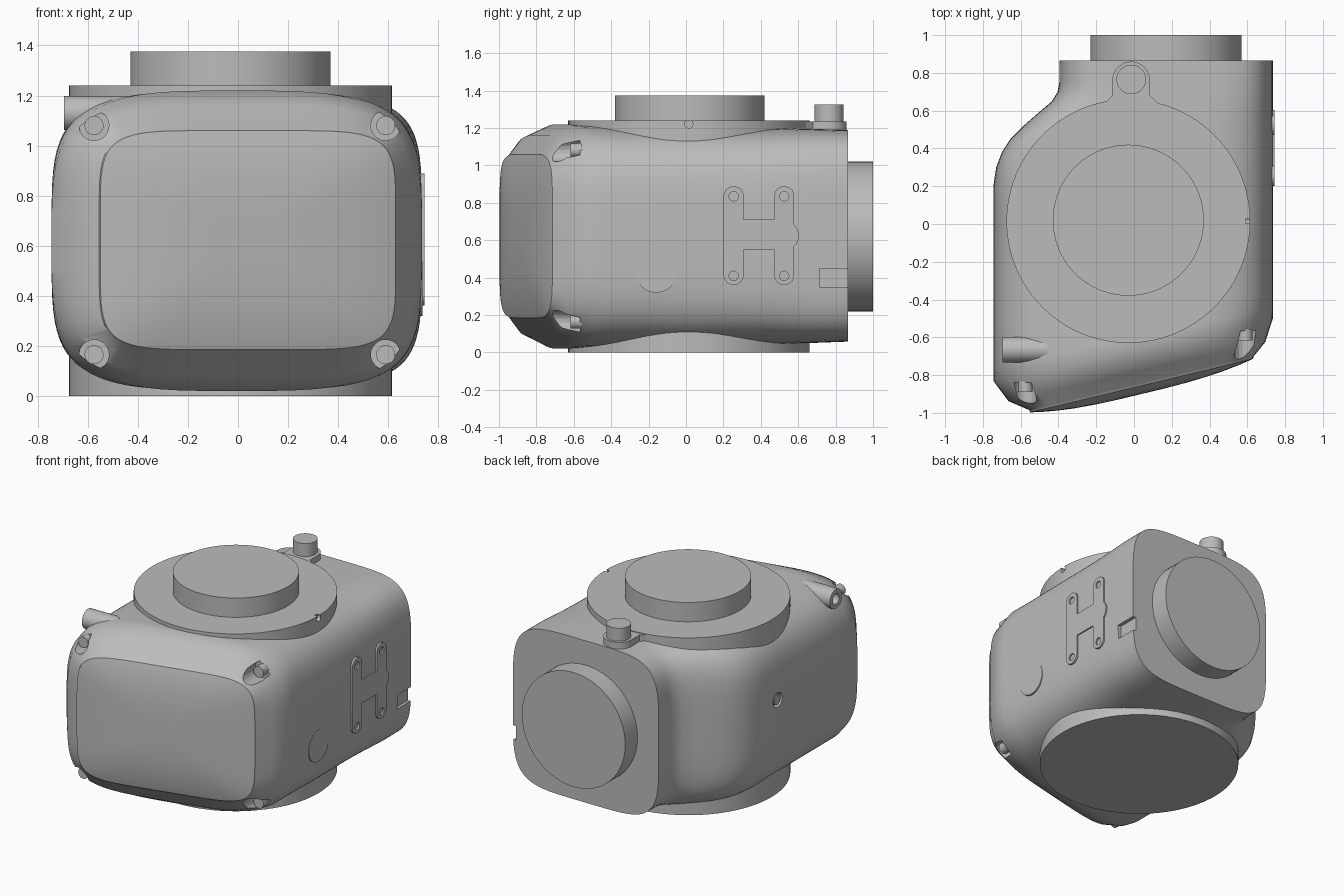
import bpy, bmesh, math
from mathutils import Vector, Matrix

if "Cube" in bpy.data.objects:
    bpy.data.objects.remove(bpy.data.objects["Cube"])

grey = bpy.data.materials.new("housing grey")
grey.diffuse_color = (0.5, 0.5, 0.5, 1)
grey.use_nodes = True
grey.node_tree.nodes["Principled BSDF"].inputs["Base Color"].default_value = grey.diffuse_color


def finish(bm, name, mat=True, angle=35):
    bmesh.ops.recalc_face_normals(bm, faces=bm.faces)
    me = bpy.data.meshes.new(name)
    bm.to_mesh(me)
    bm.free()
    ob = bpy.data.objects.new(name, me)
    bpy.context.collection.objects.link(ob)
    if mat:
        me.materials.append(grey)
        bpy.ops.object.select_all(action='DESELECT')
        ob.select_set(True)
        bpy.context.view_layer.objects.active = ob
        bpy.ops.object.shade_smooth_by_angle(angle=math.radians(angle))
    return ob


def loft(rings, name, mat=True):
    """Skin a list of equal-length closed rings and cap both ends."""
    bm = bmesh.new()
    vs = [[bm.verts.new(p) for p in r] for r in rings]
    n = len(vs[0])
    for a, b in zip(vs, vs[1:]):
        for i in range(n):
            j = (i + 1) % n
            bm.faces.new((a[i], a[j], b[j], b[i]))
    bm.faces.new(vs[0])
    bm.faces.new(vs[-1])
    return finish(bm, name, mat)


def cyl(name, a, b, r, seg=48, mat=True):
    """Cylinder from point a to point b."""
    a, b = Vector(a), Vector(b)
    d = b - a
    bm = bmesh.new()
    m = Matrix.Translation((a + b) / 2) @ d.to_track_quat('Z', 'Y').to_matrix().to_4x4()
    bmesh.ops.create_cone(bm, cap_ends=True, segments=seg, radius1=r, radius2=r,
                          depth=d.length, matrix=m)
    return finish(bm, name, mat)


def box(name, lo, hi, mat=True):
    bm = bmesh.new()
    bmesh.ops.create_cube(bm, size=1)
    for v in bm.verts:
        v.co = [l + (c + 0.5) * (h - l) for c, l, h in zip(v.co, lo, hi)]
    return finish(bm, name, mat)


def cut(ob, cutter):
    m = ob.modifiers.new("cut", 'BOOLEAN')
    m.operation = 'DIFFERENCE'
    m.solver = 'EXACT'
    m.object = cutter
    cutter.hide_render = True
    cutter.hide_set(True)


def section(x0, x1, z0, z1, n, y, slope=0.0, s=1.0, count=80):
    """Rounded-rectangle section; y shears with x by slope."""
    cx, cz = (x0 + x1) / 2, (z0 + z1) / 2
    pts = []
    for i in range(count):
        t = 2 * math.pi * (i + 0.5) / count
        c, q = math.cos(t), math.sin(t)
        x = cx + s * (x1 - x0) / 2 * math.copysign(abs(c) ** (2 / n), c)
        z = cz + s * (z1 - z0) / 2 * math.copysign(abs(q) ** (2 / n), q)
        pts.append((x, y + slope * x, z))
    return pts


# main housing: bulged front pad, chamfered cover, body narrowing to the rear
rings = [section(-0.55, 0.63, 0.185, 1.06, 6, -0.865 - 0.045 * (1 - s ** 3), 0.24, s)
         for s in (0.2, 0.4, 0.6, 0.75, 0.88, 0.96, 1.0)]
rings.append(section(-0.555, 0.635, 0.18, 1.065, 6, -0.852, 0.24))
rings.append(section(-0.665, 0.695, 0.085, 1.16, 4.4, -0.785, 0.23))
rings.append(section(-0.745, 0.735, 0.02, 1.22, 3.6, -0.665, 0.222))
for y, slope in ((-0.6, 0.2), (-0.45, 0.12), (-0.25, 0.0)):
    rings.append(section(-0.745, 0.735, 0.025, 1.215, 4.1, y, slope))
for y, x0 in ((0.0, -0.745), (0.2, -0.745), (0.3, -0.73), (0.38, -0.7), (0.45, -0.655),
              (0.52, -0.585), (0.59, -0.505), (0.65, -0.435), (0.7, -0.405),
              (0.75, -0.395), (0.865, -0.395)):
    k = max(0, y) / 0.865
    rings.append(section(x0, 0.735, 0.025 + 0.033 * k, 1.215 - 0.025 * k, 4.2 + 0.6 * k, y))
housing = loft(rings, "housing")

# cover screws, each in a teardrop pocket pointing to its corner
for sx, px in ((-1, -0.575), (1, 0.59)):
    for sz, pz in ((-1, 0.165), (1, 1.08)):
        face = -0.765 + 0.235 * px
        floor = face + 0.06
        base = math.atan2(sz, sx)
        prof = [(0.06, base + math.radians(a)) for a in range(50, 311, 20)]
        prof.append((0.095, base))
        rr = [[(px + r * math.cos(a), y, pz + r * math.sin(a)) for r, a in prof]
              for y in (face - 0.25, floor)]
        cut(housing, loft(rr, "pocket_cutter", False))
        cyl("cover_screw", (px, floor + 0.01, pz), (px, floor - 0.05, pz), 0.038, 24)

# notch at the rear of the right side, and small port on the left side
cut(housing, box("notch_cutter", (0.71, 0.715, 0.35), (0.8, 0.9, 0.45), False))
cut(housing, cyl("port_cutter", (-0.8, 0.05, 0.71), (-0.715, 0.05, 0.71), 0.05, 32, False))
cyl("side_port", (-0.7, 0.05, 0.71), (-0.74, 0.05, 0.71), 0.035, 32)

# vertical barrel with flange faces, and its raised top disc
barrel = cyl("barrel_flange", (-0.03, 0.015, 0), (-0.03, 0.015, 1.24), 0.645, 96)
cut(barrel, cyl("index_cutter", (0.59, 0.015, 1.222), (0.7, 0.015, 1.222), 0.022, 16, False))
cyl("top_disc", (-0.03, 0.02, 1.2), (-0.03, 0.02, 1.375), 0.4, 72)

# rear disc
cyl("rear_disc", (0.17, 0.8, 0.62), (0.17, 1.0, 0.62), 0.4, 72)

# lock pin on its rounded tab
tab = [(0.1 * math.cos(math.radians(a)), 0.76 + 0.1 * math.sin(math.radians(a)))
       for a in range(0, 181, 12)]
tab += [(-0.1, 0.68), (-0.14, 0.64), (-0.2, 0.58), (0.2, 0.58), (0.14, 0.64), (0.1, 0.68)]
loft([[(x - 0.015, y, z) for x, y in tab] for z in (1.1, 1.235)], "pin_tab")
cyl("lock_pin", (-0.015, 0.765, 1.2), (-0.015, 0.765, 1.325), 0.078, 40)

# ear with a hole on the upper left edge
ear = cyl("side_ear", (-0.695, -0.665, 1.13), (-0.45, -0.665, 1.13), 0.068, 32)
cut(ear, cyl("ear_cutter", (-0.75, -0.665, 1.13), (-0.62, -0.665, 1.13), 0.036, 24, False))

# H-shaped mounting plate on the right side
for yc in (0.255, 0.525):
    slot = []
    for a in range(0, 360, 15):
        t = math.radians(a + 7.5)
        zc = 0.835 if math.sin(t) > 0 else 0.415
        slot.append((yc + 0.054 * math.cos(t), zc + 0.054 * math.sin(t)))
    bar = loft([[(x, y, z) for y, z in slot] for x in (0.72, 0.744)], "mount_bar")
    for zc in (0.41, 0.835):
        cut(bar, cyl("hole_cutter", (0.73, yc, zc), (0.78, yc, zc), 0.025, 24, False))
box("mount_bridge", (0.72, 0.255, 0.55), (0.744, 0.525, 0.71))
cyl("mount_boss", (0.72, 0.525, 0.625), (0.744, 0.525, 0.625), 0.078, 40)

# round cap on the right side
cyl("side_cap", (0.70, -0.16, 0.43), (0.737, -0.16, 0.43), 0.11, 48)
